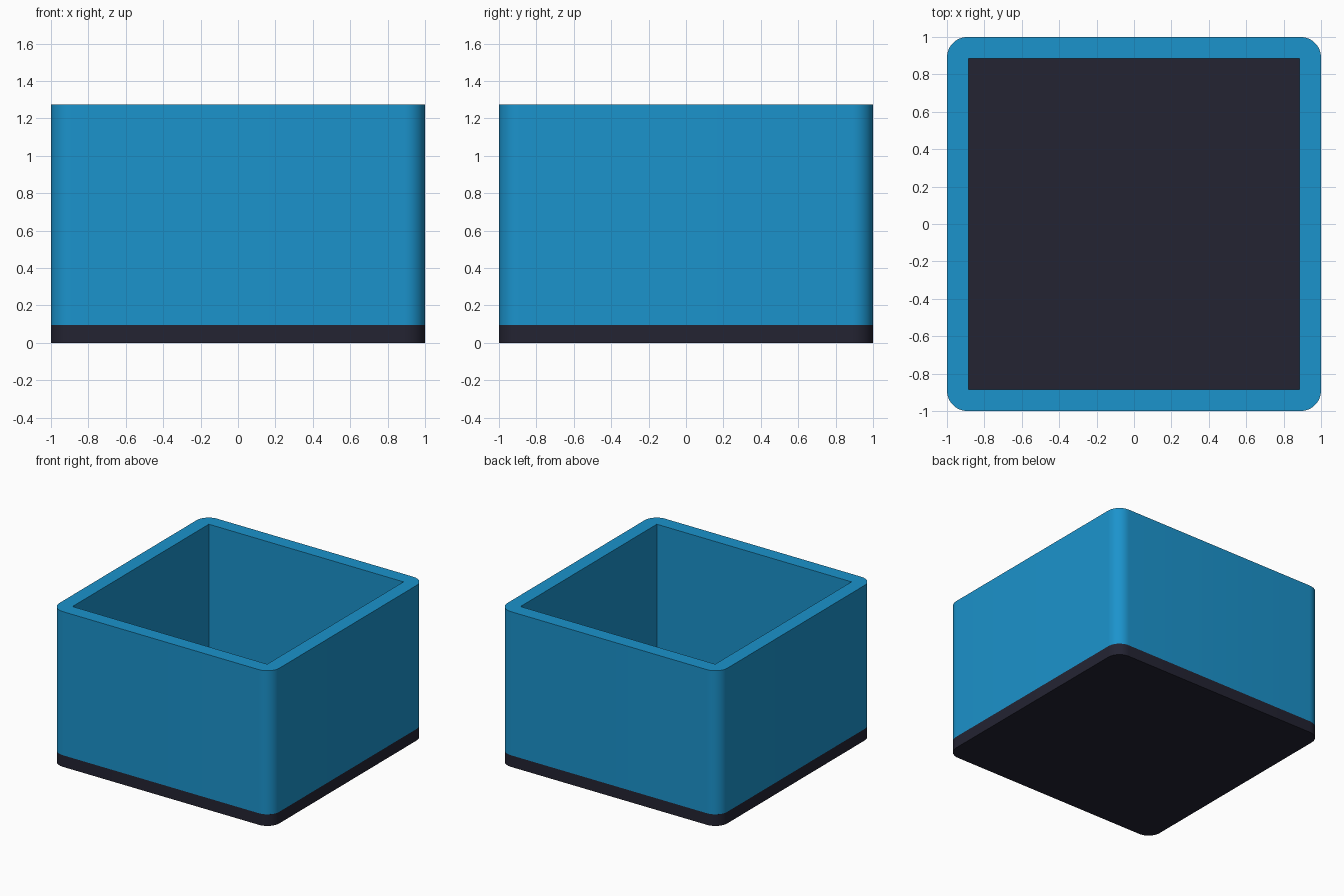
import bpy, bmesh, math

if "Cube" in bpy.data.objects:
    bpy.data.objects.remove(bpy.data.objects["Cube"])

HALF, INNER, RADIUS = 1.0, 0.885, 0.11
BASE_TOP, HEIGHT = 0.095, 1.275


def material(name, color):
    mat = bpy.data.materials.new(name)
    mat.diffuse_color = (*color, 1)
    mat.use_nodes = True
    mat.node_tree.nodes["Principled BSDF"].inputs["Base Color"].default_value = mat.diffuse_color
    return mat


def block(name, half, z0, z1, radius=0):
    """Square block from z0 to z1 with optionally rounded vertical edges."""
    bm = bmesh.new()
    bmesh.ops.create_cube(bm, size=1)
    for v in bm.verts:
        v.co = (v.co.x * 2 * half, v.co.y * 2 * half, z1 if v.co.z > 0 else z0)
    if radius:
        upright = [e for e in bm.edges
                   if abs(e.verts[0].co.z - e.verts[1].co.z) > 1e-4]
        bmesh.ops.bevel(bm, geom=upright, offset=radius, segments=12,
                        profile=0.5, affect='EDGES')
    mesh = bpy.data.meshes.new(name)
    bm.to_mesh(mesh)
    bm.free()
    obj = bpy.data.objects.new(name, mesh)
    bpy.context.collection.objects.link(obj)
    return obj


def smooth(obj):
    bpy.ops.object.select_all(action='DESELECT')
    obj.select_set(True)
    bpy.context.view_layer.objects.active = obj
    bpy.ops.object.shade_smooth_by_angle(angle=math.radians(30))


# Dark base plate, also the floor of the box
base = block("base_plate", HALF, 0, BASE_TOP, RADIUS)
base.data.materials.append(material("dark", (0.017, 0.017, 0.032)))
smooth(base)

# Blue wall ring with a sharp-cornered square opening
walls = block("box_walls", HALF, BASE_TOP, HEIGHT, RADIUS)
walls.data.materials.append(material("blue", (0.011, 0.292, 0.604)))
cutter = block("opening_cutter", INNER, BASE_TOP - 0.2, HEIGHT + 0.2)
cut = walls.modifiers.new("opening", 'BOOLEAN')
cut.operation, cut.solver, cut.object = 'DIFFERENCE', 'EXACT', cutter
bpy.context.view_layer.objects.active = walls
bpy.ops.object.modifier_apply(modifier=cut.name)
bpy.data.objects.remove(cutter)
smooth(walls)
